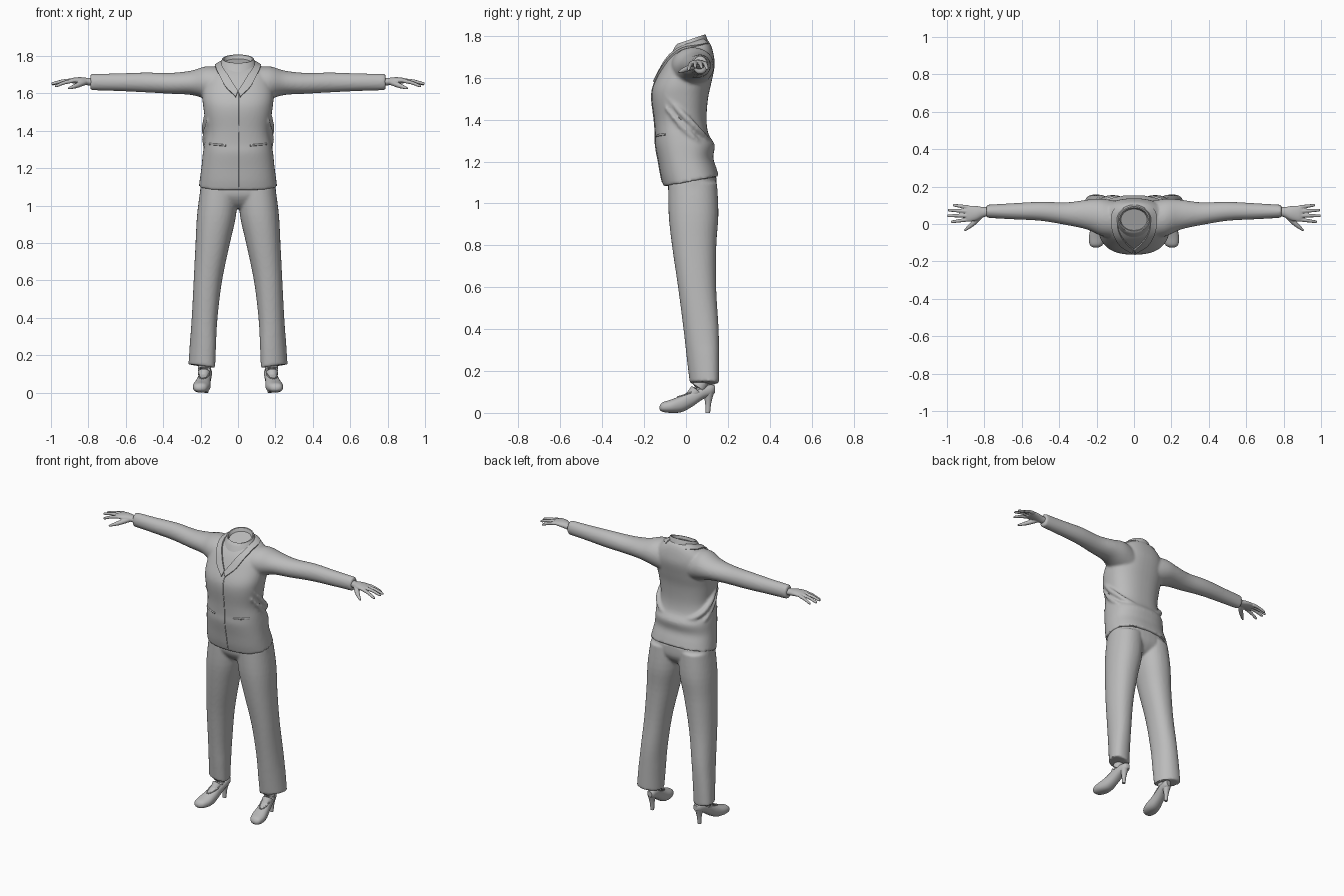
import bpy, bmesh, math
from mathutils import Vector
from mathutils.bvhtree import BVHTree

if "Cube" in bpy.data.objects:
    bpy.data.objects.remove(bpy.data.objects["Cube"])

grey = bpy.data.materials.new("plain grey")
grey.use_nodes = True
grey.diffuse_color = (0.5, 0.5, 0.5, 1)
grey.node_tree.nodes["Principled BSDF"].inputs["Base Color"].default_value = grey.diffuse_color


def refine(rows, steps=4):
    """Catmull-Rom interpolation through rows of numbers."""
    rows = [Vector(r) for r in rows]
    out = []
    for i in range(len(rows) - 1):
        a, b, c, d = rows[max(i - 1, 0)], rows[i], rows[i + 1], rows[min(i + 2, len(rows) - 1)]
        for s in range(steps):
            t = s / steps
            out.append(b + (c - a) * (t / 2) + (a * 2 - b * 5 + c * 4 - d) * (t * t / 2)
                       + (b * 3 - a - c * 3 + d) * (t ** 3 / 2))
    return out + [rows[-1]]


def ring(center, u, v, power=2.0, n=32):
    """Superellipse in the plane of u and v."""
    pts = []
    for i in range(n):
        c, s = math.cos(math.tau * i / n), math.sin(math.tau * i / n)
        pts.append(Vector(center) + Vector(u) * math.copysign(abs(c) ** (2 / power), c)
                   + Vector(v) * math.copysign(abs(s) ** (2 / power), s))
    return pts


def loft(bm, rings):
    """Closed skin over a row of rings."""
    rows = [[bm.verts.new(p) for p in r] for r in rings]
    n = len(rows[0])
    faces = [bm.faces.new(rows[0][::-1]), bm.faces.new(rows[-1])]
    for a, b in zip(rows, rows[1:]):
        faces += [bm.faces.new((a[i], a[(i + 1) % n], b[(i + 1) % n], b[i])) for i in range(n)]
    bmesh.ops.recalc_face_normals(bm, faces=faces)


def tube(bm, pts, radii, n=12):
    """Round tube whose radius changes along a smooth path."""
    path = refine([(*p, r) for p, r in zip(pts, radii)])
    rings = []
    for i, p in enumerate(path):
        d = (path[min(i + 1, len(path) - 1)] - path[max(i - 1, 0)]).to_3d().normalized()
        u = d.cross(Vector((0, 0, 1)) if abs(d.z) < 0.8 else Vector((0, 1, 0))).normalized()
        rings.append(ring(p.to_3d(), u * p.w, d.cross(u) * p.w, n=n))
    loft(bm, rings)


def finish(name, bm, mirror=False, voxel=0, smooth=3, thickness=0):
    """Turn a bmesh into a shaded object, optionally mirrored and fused."""
    mesh = bpy.data.meshes.new(name)
    bm.to_mesh(mesh)
    bm.free()
    obj = bpy.data.objects.new(name, mesh)
    bpy.context.collection.objects.link(obj)
    if thickness:
        m = obj.modifiers.new("Thickness", 'SOLIDIFY')
        m.thickness, m.offset = thickness, 0
    if mirror:
        obj.modifiers.new("Mirror", 'MIRROR').use_mirror_merge = False
    if voxel:
        m = obj.modifiers.new("Fuse", 'REMESH')
        m.mode, m.voxel_size = 'VOXEL', voxel
        m = obj.modifiers.new("Soften", 'SMOOTH')
        m.factor, m.iterations = 0.5, smooth
    dg = bpy.context.evaluated_depsgraph_get()
    obj.data = bpy.data.meshes.new_from_object(obj.evaluated_get(dg))
    obj.modifiers.clear()
    obj.data.name = name
    obj.data.materials.clear()
    obj.data.materials.append(grey)
    bpy.ops.object.select_all(action='DESELECT')
    obj.select_set(True)
    bpy.context.view_layer.objects.active = obj
    bpy.ops.object.shade_smooth_by_angle(angle=math.radians(45))
    return obj


def surface(obj):
    tree = BVHTree.FromObject(obj, bpy.context.evaluated_depsgraph_get())

    def hit(origin, direction):
        return tree.ray_cast(Vector(origin), Vector(direction))[0]
    return hit


# Jacket body: front z, back z, front y, back y, half width
bm = bmesh.new()
body = [(1.08, 1.13, -.107, .157, .209), (1.13, 1.17, -.12, .145, .203), (1.2, 1.22, -.132, .13, .195),
        (1.28, 1.28, -.147, .137, .188), (1.33, 1.33, -.147, .108, .18), (1.4, 1.4, -.152, .098, .17),
        (1.5, 1.5, -.164, .105, .182), (1.56, 1.58, -.157, .122, .19), (1.63, 1.66, -.124, .137, .185),
        (1.69, 1.72, -.09, .13, .165), (1.725, 1.765, -.06, .115, .12), (1.74, 1.785, -.045, .095, .085)]
loft(bm, [ring((0, (f + b) / 2, (zf + zb) / 2), (w, 0, 0), (0, (b - f) / 2, (zb - zf) / 2), 2.4, 48)
          for zf, zb, f, b, w in refine(body)])
# Sleeves: x, y, z, half depth, half height
sleeve = [(.08, .02, 1.64, .1, .1), (.17, .035, 1.657, .1, .088), (.25, .05, 1.657, .08, .065),
          (.36, .055, 1.654, .061, .056), (.5, .068, 1.659, .051, .053), (.65, .068, 1.66, .043, .047),
          (.79, .068, 1.661, .035, .044)]
for side in (1, -1):
    loft(bm, [ring((x * side, y, z), (0, d, 0), (0, 0, h)) for x, y, z, d, h in refine(sleeve)])
    # Draped folds sweeping from the bust round to the lower back
    for drop, r in ((0, .016), (-.06, .014)):
        tube(bm, [(.165 * side, -.1, 1.52 + drop), (.178 * side, -.02, 1.43 + drop),
                  (.165 * side, .05, 1.36 + drop), (.1 * side, .095, 1.31 + drop),
                  (0, .103, 1.29 + drop)], (.004, r, r, r, r))
jacket = finish("jacket", bm, voxel=.008, smooth=5)
on_jacket = surface(jacket)

# Collar and lapels laid on the chest
bm = bmesh.new()
edges = refine([(.055, .085, .07, .108), (.083, .045, .112, .072), (.087, -.01, .122, .01),
                (.07, -.06, .108, -.055), (.035, -.105, .07, -.115), (.0, -.135, .012, -.15)])
rows = []
for xi, yi, xo, yo in edges:
    row = []
    for k in range(5):
        t = k / 4
        p = on_jacket((xi + (xo - xi) * t, yi + (yo - yi) * t, 3), (0, 0, -1))
        row.append(bm.verts.new(p + Vector((0, -.004, .004))))
    rows.append(row)
for a, b in zip(rows, rows[1:]):
    for k in range(4):
        bm.faces.new((a[k], a[k + 1], b[k + 1], b[k]))
bmesh.ops.recalc_face_normals(bm, faces=bm.faces)
finish("lapels", bm, mirror=True, thickness=.009)

# Standing collar with a recessed neck opening: front z, back z, front y, back y, half width
bm = bmesh.new()
collar = [(1.715, 1.755, -.07, .11, .105), (1.745, 1.79, -.055, .1, .092), (1.762, 1.808, -.043, .093, .084),
          (1.763, 1.806, -.038, .087, .077), (1.745, 1.785, -.034, .08, .07)]
loft(bm, [ring((0, (f + b) / 2, (zf + zb) / 2), (w, 0, 0), (0, (b - f) / 2, (zb - zf) / 2), n=40)
          for zf, zb, f, b, w in collar])
finish("collar", bm)

# Pocket welts and the front closing edge
bm = bmesh.new()
pocket = [on_jacket((.065 + .022 * i, -2, 1.322 + .002 * i), (0, 1, 0)) for i in range(5)]
tube(bm, pocket, [.005] * 5, 8)
finish("pocket_welts", bm, mirror=True)
bm = bmesh.new()
closing = [on_jacket((.006, -2, 1.6 - .05 * i), (0, 1, 0)) for i in range(11)]
tube(bm, closing, [.003] * 11, 8)
finish("front_closing_edge", bm)

# Trousers: z, inner x, outer x, front y, back y, outward skew towards the back
bm = bmesh.new()
leg = [(.142, .125, .262, .018, .158, .25), (.25, .12, .256, .005, .158, .2), (.4, .11, .247, -.012, .156, .1),
       (.6, .085, .237, -.038, .144, 0), (.8, .043, .227, -.067, .145, 0), (.95, .01, .219, -.083, .155, 0),
       (1.1, .0, .2, -.085, .148, 0)]
for side in (1, -1):
    loft(bm, [ring(((a + b) / 2 * side, (f + k) / 2, z), ((b - a) / 2 * side, 0, .01 * (z < .3)),
                   (skew * .07 * side, (k - f) / 2, 0), 2.2) for z, a, b, f, k, skew in refine(leg)])
hips = [(.985, .06, .05), (1.01, .15, .085), (1.06, .2, .115), (1.13, .198, .115)]
loft(bm, [ring((0, .03, z), (w, 0, 0), (0, d, 0), 2.3) for z, w, d in refine(hips)])
finish("trousers", bm, voxel=.008, smooth=4)

# Heeled shoes: y, sole z, top z, half width, turned slightly outwards
bm = bmesh.new()
shoe = [(-.126, .016, .032, .012), (-.112, .005, .05, .034), (-.07, .0, .064, .046), (-.02, .004, .084, .042),
        (.03, .03, .11, .035), (.08, .065, .13, .033), (.12, .082, .135, .027), (.138, .095, .13, .014)]
loft(bm, [ring((.185 - .15 * y, y, (lo + hi) / 2), (w, 0, 0), (0, 0, (hi - lo) / 2), 2.3, 24)
          for y, lo, hi, w in refine(shoe)])
tube(bm, [(.17, .108, .1), (.17, .106, .05), (.17, .104, 0)], (.027, .015, .011))
shoes = finish("shoes", bm, mirror=True)
on_shoe = surface(shoes)

# Raised rim of the shoe opening
bm = bmesh.new()
rim = []
for i in range(25):
    a = math.tau * i / 24
    y = .035 - .075 * math.cos(a)
    rim.append(on_shoe((.185 - .15 * y + .026 * math.sin(a), y, 1), (0, 0, -1)))
tube(bm, rim, [.004] * 25, 8)
finish("shoe_rims", bm, mirror=True)

# Ankles
bm = bmesh.new()
tube(bm, [(.185, .02, .075), (.18, .06, .12), (.178, .08, .17), (.178, .085, .24)], (.026, .034, .033, .036), 20)
finish("ankles", bm, mirror=True)

# Hands: wrist and palm, then four fingers and a thumb
bm = bmesh.new()
palm = [(.76, .066, 1.662, .026, .024), (.8, .064, 1.663, .026, .02), (.84, .058, 1.668, .038, .019),
        (.88, .055, 1.669, .043, .015), (.9, .056, 1.667, .04, .011)]
loft(bm, [ring((x, y, z), (0, d, 0), (0, 0, h)) for x, y, z, d, h in refine(palm)])
tips = [((.885, .09, 1.668), (.962, .1, 1.645)), ((.89, .068, 1.67), (.99, .074, 1.65)),
        ((.89, .045, 1.67), (.993, .044, 1.652)), ((.885, .024, 1.667), (.972, .012, 1.64))]
for base, tip in tips:
    mid = (Vector(base) + Vector(tip)) / 2 + Vector((0, 0, .004))
    tube(bm, [base, mid, tip, Vector(tip) + Vector((.005, 0, -.001))], (.011, .0095, .0075, .003))
tube(bm, [(.82, .045, 1.66), (.855, .008, 1.645), (.885, -.018, 1.634), (.908, -.036, 1.626)],
     (.016, .014, .01, .005))
finish("hands", bm, mirror=True, voxel=.0035, smooth=3)
